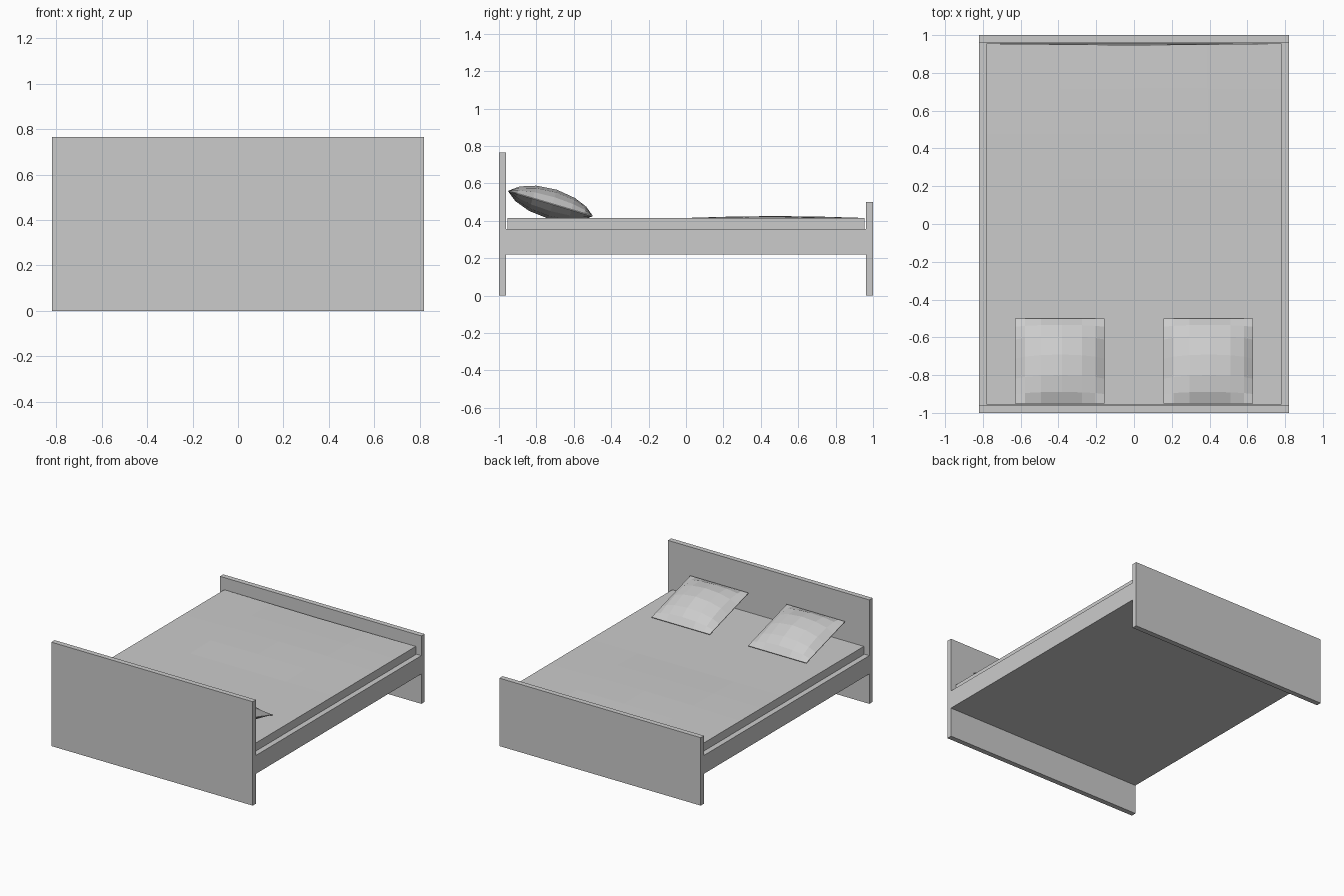
import bpy, bmesh, math
from mathutils import Matrix

if "Cube" in bpy.data.objects:
    bpy.data.objects.remove(bpy.data.objects["Cube"])


def mesh_object(name, bm):
    bmesh.ops.recalc_face_normals(bm, faces=bm.faces)
    me = bpy.data.meshes.new(name)
    bm.to_mesh(me)
    bm.free()
    ob = bpy.data.objects.new(name, me)
    bpy.context.collection.objects.link(ob)
    return ob


def box(name, x, y0, y1, z0, z1):
    bm = bmesh.new()
    bmesh.ops.create_cube(bm, size=1)
    for v in bm.verts:
        v.co.x *= 2 * x
        v.co.y = (y0 + y1) / 2 + v.co.y * (y1 - y0)
        v.co.z = (z0 + z1) / 2 + v.co.z * (z1 - z0)
    return mesh_object(name, bm)


# Boards and bed base
box("headboard", 0.82, -1.0, -0.962, 0, 0.765)
box("footboard", 0.82, 0.962, 1.0, 0, 0.5)
box("bed_frame", 0.82, -0.962, 0.962, 0.22, 0.355)

# Mattress with a faint swell toward the foot end
bm = bmesh.new()
bmesh.ops.create_grid(bm, x_segments=4, y_segments=8, size=1)
bottom = bmesh.ops.extrude_face_region(bm, geom=bm.faces[:] + bm.edges[:] + bm.verts[:])
low = {g for g in bottom["geom"] if isinstance(g, bmesh.types.BMVert)}
for v in bm.verts:
    u, t = v.co.x, v.co.y
    v.co.x, v.co.y = u * 0.78, t * 0.955
    v.co.z = 0.355
    if v not in low:
        swell = math.sin(math.pi * t) if t > 0 else 0
        v.co.z = 0.415 + 0.01 * swell * (1 - u * u)
        if t > 0.99:
            v.co.y -= 0.008 * (1 - abs(u))
mesh_object("mattress", bm)


# Faceted pillow leaning on the headboard
def pillow(name, x):
    bm = bmesh.new()
    steps = [-1, -0.78, -0.42, 0.05, 0.5, 0.8, 1]
    n = len(steps)
    for side in (1, -1):
        grid = []
        for v in steps:
            row = []
            for u in steps:
                h = 0.079 * max(0, (1 - u * u) * (1 - v * v)) ** 0.75
                row.append(bm.verts.new((u * 0.237, v * 0.235, side * (h + 0.002))))
            grid.append(row)
        for j in range(n - 1):
            for i in range(n - 1):
                bm.faces.new((grid[j][i], grid[j][i + 1], grid[j + 1][i + 1], grid[j + 1][i]))
    # Thin seam joining both halves
    rim = [e for e in bm.edges if e.is_boundary]
    bmesh.ops.bridge_loops(bm, edges=rim)
    bm.transform(Matrix.Translation((x, -0.725, 0.492)) @ Matrix.Rotation(math.radians(-16.5), 4, 'X'))
    return mesh_object(name, bm)


pillow("left_pillow", -0.393)
pillow("right_pillow", 0.393)
